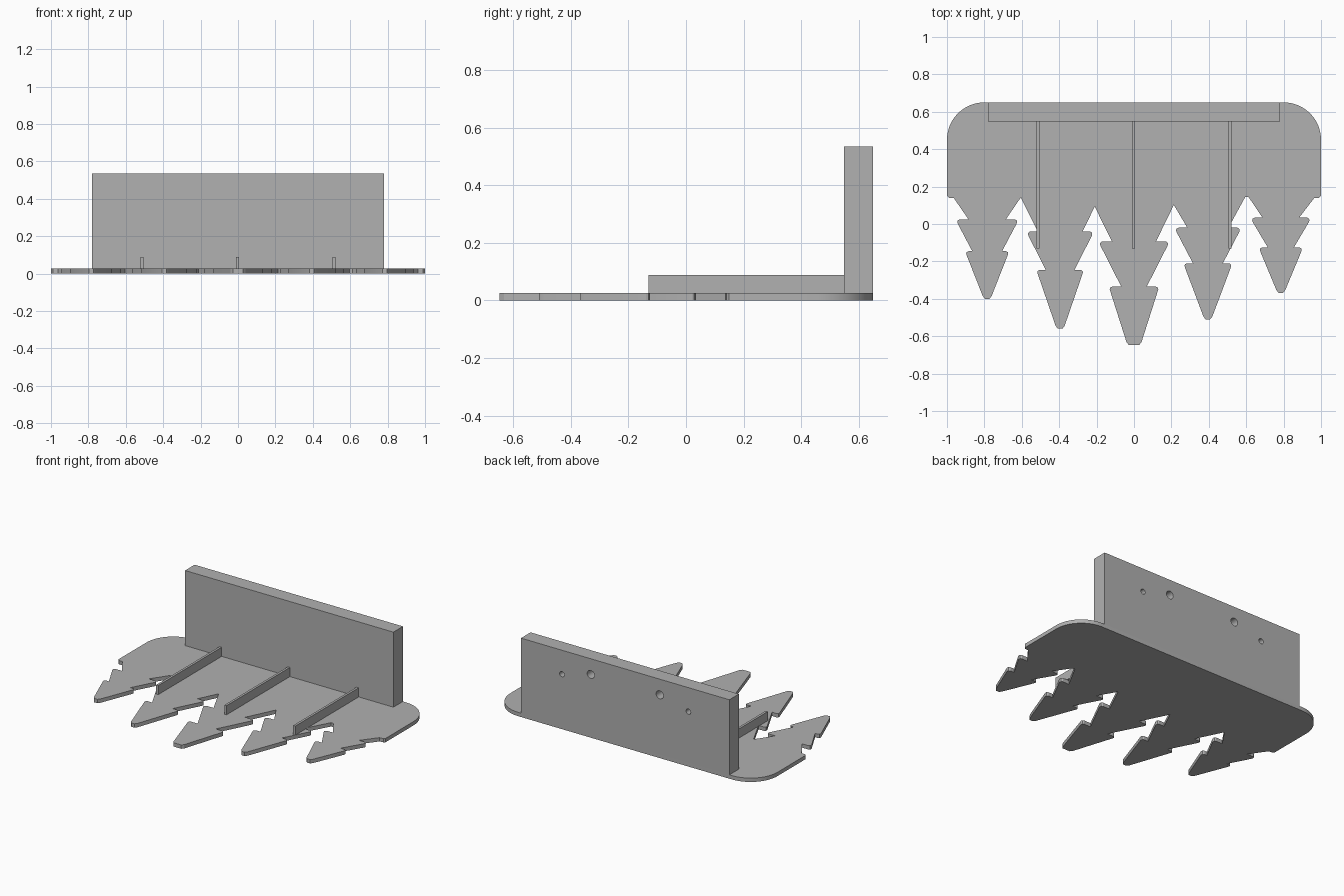
import bpy
import bmesh
from math import cos, sin, pi, radians
from mathutils import Matrix

if "Cube" in bpy.data.objects:
    bpy.data.objects.remove(bpy.data.objects["Cube"])

grey = bpy.data.materials.new("plain grey")
grey.use_nodes = True
COLOUR = (0.44, 0.44, 0.44, 1)
grey.diffuse_color = COLOUR
grey.node_tree.nodes["Principled BSDF"].inputs["Base Color"].default_value = COLOUR

THICK = 0.026
BACK = 0.65


def finish(name, bm):
    bmesh.ops.recalc_face_normals(bm, faces=bm.faces)
    mesh = bpy.data.meshes.new(name)
    bm.to_mesh(mesh)
    bm.free()
    obj = bpy.data.objects.new(name, mesh)
    mesh.materials.append(grey)
    bpy.context.collection.objects.link(obj)
    return obj


def select(obj):
    bpy.ops.object.select_all(action="DESELECT")
    obj.select_set(True)
    bpy.context.view_layer.objects.active = obj


def box(name, x0, x1, y0, y1, z0, z1):
    bm = bmesh.new()
    bmesh.ops.create_cube(bm, size=1)
    bmesh.ops.scale(bm, vec=(x1 - x0, y1 - y0, z1 - z0), verts=bm.verts)
    bmesh.ops.translate(bm, vec=((x0 + x1) / 2, (y0 + y1) / 2, (z0 + z1) / 2), verts=bm.verts)
    return finish(name, bm)


def barb(notch, out, y):
    # Undercut step with a small rounded corner
    return [(notch, y), (out - 0.012, y), (out - 0.002, y - 0.006),
            (out, y - 0.014), (out - 0.003, y - 0.024)]


def tooth(centre, y1, y2, tip, notch1, out1, notch2, out2, half_tip):
    # Half outline from root to tip, then mirrored
    half = barb(notch1, out1, y1) + barb(notch2, out2, y2)
    half += [(half_tip + 0.006, tip + 0.015), (half_tip - 0.006, tip)]
    left = [(centre - x, y) for x, y in half]
    right = [(centre + x, y) for x, y in reversed(half)]
    return left + right


# Base plate outline: five barbed teeth, then the rounded rear corners
teeth = [
    tooth(-0.785, 0.025, -0.145, -0.40, 0.10, 0.16, 0.08, 0.112, 0.018),
    tooth(-0.395, -0.04, -0.245, -0.56, 0.12, 0.172, 0.077, 0.122, 0.018),
    tooth(0.0, -0.093, -0.335, -0.647, 0.118, 0.182, 0.068, 0.13, 0.034),
    tooth(0.395, -0.02, -0.21, -0.51, 0.11, 0.17, 0.08, 0.125, 0.018),
    tooth(0.785, 0.034, -0.125, -0.368, 0.098, 0.153, 0.07, 0.112, 0.018),
]
valleys = [[(-0.605, 0.142)], [(-0.21, 0.093)], [(0.213, 0.102)],
           [(0.595, 0.145), (0.612, 0.145)], []]
outline = [(-1, 0.15), (-0.99, 0.14), (-0.963, 0.138)]
for points, valley in zip(teeth, valleys):
    outline += points + valley
outline += [(0.963, 0.138), (0.99, 0.14), (1, 0.15)]
RADIUS = 0.2
for side in (1, -1):
    arc = [((1 - RADIUS + RADIUS * cos(i * pi / 32)) * side,
            BACK - RADIUS + RADIUS * sin(i * pi / 32)) for i in range(17)]
    outline += arc if side > 0 else arc[::-1]

bm = bmesh.new()
face = bm.faces.new([bm.verts.new((x, y, 0)) for x, y in outline])
solid = bmesh.ops.extrude_face_region(bm, geom=[face])
bmesh.ops.translate(bm, vec=(0, 0, THICK),
                    verts=[v for v in solid["geom"] if isinstance(v, bmesh.types.BMVert)])
plate = finish("toothed_base_plate", bm)
select(plate)
bpy.ops.object.shade_smooth_by_angle(angle=radians(20))

# Upright back wall
wall = box("back_wall", -0.78, 0.78, 0.548, BACK, THICK, 0.534)

# Blind mounting holes in the rear face
bm = bmesh.new()
for side in (-1, 1):
    for x, z, radius in ((0.473, 0.372, 0.018), (0.258, 0.428, 0.027)):
        place = Matrix.Translation((x * side, BACK, z)) @ Matrix.Rotation(pi / 2, 4, "X")
        bmesh.ops.create_cone(bm, cap_ends=True, segments=24, radius1=radius,
                              radius2=radius, depth=0.12, matrix=place)
cutter = finish("hole_cutter", bm)
cutter.hide_render = True
cut = wall.modifiers.new("mounting_holes", "BOOLEAN")
cut.operation = "DIFFERENCE"
cut.solver = "EXACT"
cut.object = cutter
select(wall)
bpy.ops.object.modifier_apply(modifier=cut.name)
bpy.data.objects.remove(cutter)
bpy.ops.object.shade_smooth_by_angle(angle=radians(30))

# Thin ribs running forward from the wall
for name, x in (("right_rib", -0.514), ("middle_rib", -0.003), ("left_rib", 0.512)):
    box(name, x - 0.008, x + 0.008, -0.13, 0.548, THICK, 0.088)
